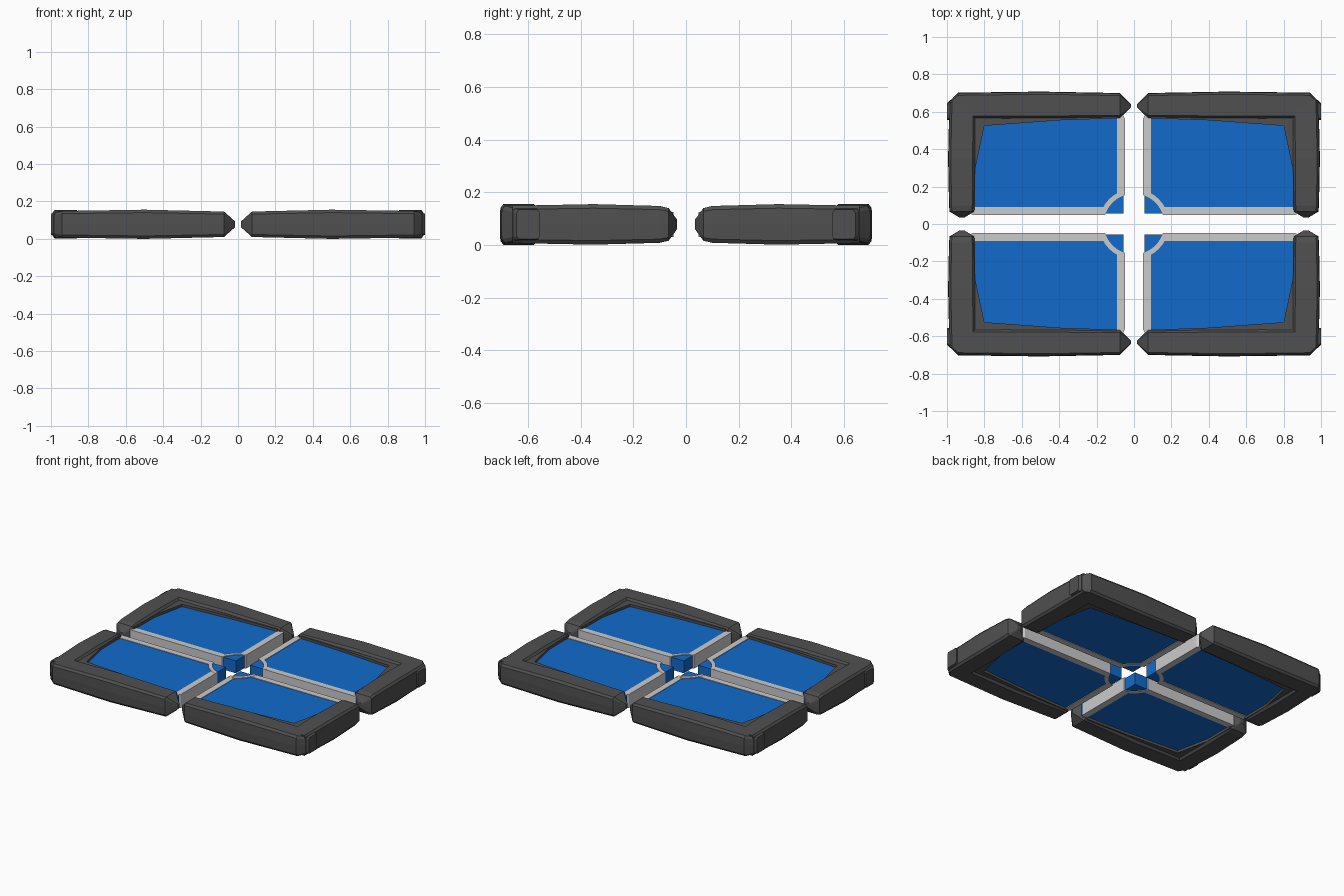
import bpy, bmesh, math

if "Cube" in bpy.data.objects:
    bpy.data.objects.remove(bpy.data.objects["Cube"])


def mat(name, rgb):
    m = bpy.data.materials.new(name)
    m.diffuse_color = (*rgb, 1)
    m.use_nodes = True
    m.node_tree.nodes["Principled BSDF"].inputs["Base Color"].default_value = m.diffuse_color
    return m


STONE = mat("dark_stone", (0.08, 0.08, 0.08))
BLUE = mat("floor_blue", (0.006, 0.145, 0.60))
LINE = mat("light_line", (0.60, 0.60, 0.60))
MID = 0.078  # mid height of the slab


def finish(name, bm, material):
    """Make an object of one quadrant and mirror it to the other three."""
    bmesh.ops.recalc_face_normals(bm, faces=bm.faces)
    me = bpy.data.meshes.new(name)
    bm.to_mesh(me)
    bm.free()
    me.materials.append(material)
    ob = bpy.data.objects.new(name, me)
    bpy.context.collection.objects.link(ob)
    mod = ob.modifiers.new("four_quadrants", 'MIRROR')
    mod.use_axis = (True, True, False)
    mod.use_mirror_merge = False
    return ob


def prism(name, outline, z0, z1, material):
    bm = bmesh.new()
    lo = [bm.verts.new((x, y, z0)) for x, y in outline]
    hi = [bm.verts.new((x, y, z1)) for x, y in outline]
    bm.faces.new(lo)
    bm.faces.new(hi)
    n = len(outline)
    for i in range(n):
        j = (i + 1) % n
        bm.faces.new((lo[i], lo[j], hi[j], hi[i]))
    return finish(name, bm, material)


def beam(name, rings, along_x):
    """Loft of eight-sided sections: (position, centre, half width, half height)."""
    bm = bmesh.new()
    loops = []
    for p, c, w, h in rings:
        b = 0.2
        sec = [(1, 0), (0.97, 1 - b), (1 - b, 1), (b - 1, 1),
               (-0.97, 1 - b), (-1, 0), (-0.97, b - 1), (b - 1, -1),
               (1 - b, -1), (0.97, b - 1)]
        loop = []
        for u, v in sec:
            q, z = c + u * w, MID + v * h
            loop.append(bm.verts.new((p, q, z) if along_x else (q, p, z)))
        loops.append(loop)
    for a, d in zip(loops, loops[1:]):
        n = len(a)
        for i in range(n):
            j = (i + 1) % n
            bm.faces.new((a[i], a[j], d[j], d[i]))
    bm.faces.new(loops[0])
    bm.faces.new(loops[-1])
    return finish(name, bm, STONE)


# Chunky stone edges with pointed inner ends
beam("long_edge", [(0.015, 0.632, 0.008, 0.015), (0.075, 0.633, 0.067, 0.068),
                   (0.50, 0.636, 0.072, 0.078), (0.94, 0.632, 0.070, 0.071),
                   (1.0, 0.60, 0.045, 0.056)], True)
beam("short_edge", [(0.034, 0.92, 0.012, 0.018), (0.066, 0.92, 0.066, 0.062),
                    (0.10, 0.92, 0.069, 0.070), (0.35, 0.921, 0.073, 0.077),
                    (0.66, 0.917, 0.070, 0.071)], False)

# Inner stone lip that rounds the corner of the floor
inner = [(0.09, 0.565), (0.39, 0.555), (0.80, 0.525), (0.85, 0.29), (0.85, 0.075)]
prism("inner_lip", inner + [(0.93, 0.075), (0.93, 0.64), (0.09, 0.64)],
      0.018, 0.138, STONE)

# Blue floor slab
prism("floor", [(0.055, 0.055), (0.87, 0.055), (0.87, 0.58), (0.055, 0.58)],
      0.035, 0.121, BLUE)

# Light border lines along the gaps
Z0, Z1 = 0.031, 0.125
prism("long_line", [(0.165, 0.047), (0.86, 0.047), (0.90, 0.07), (0.86, 0.09),
                    (0.165, 0.09)], Z0, Z1, LINE)
prism("short_line", [(0.047, 0.165), (0.09, 0.165), (0.09, 0.62), (0.07, 0.60),
                     (0.047, 0.56)], Z0, Z1, LINE)

# Light arc around the centre


def arc(r):
    a0 = math.asin(0.047 / r)
    a1 = math.pi / 2 - a0
    return [(r * math.cos(a0 + (a1 - a0) * i / 6),
             r * math.sin(a0 + (a1 - a0) * i / 6)) for i in range(7)]


prism("centre_arc", arc(0.188) + arc(0.162)[::-1], Z0, Z1 + 0.001, LINE)
